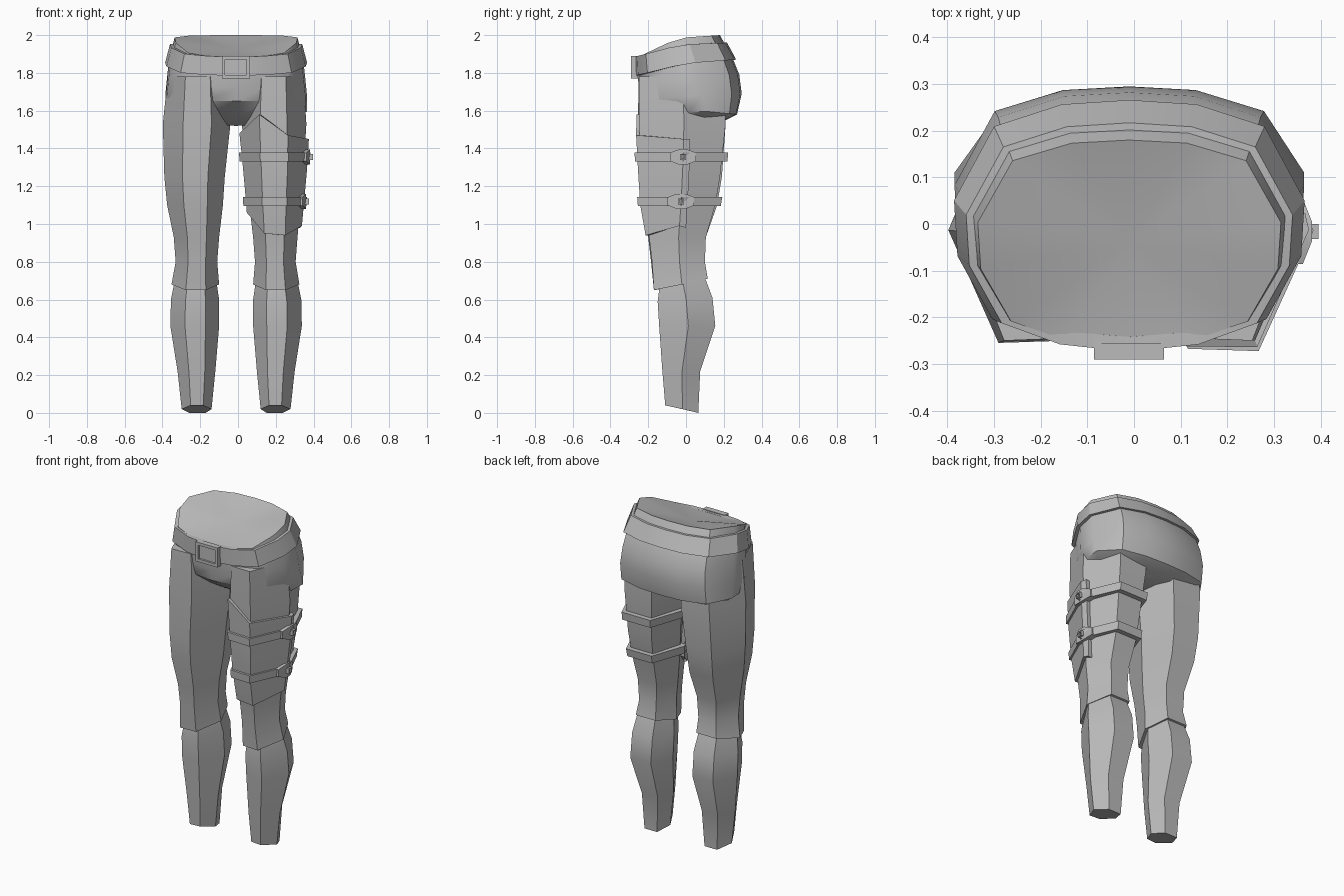
import bpy, bmesh, math
from mathutils import Vector

if "Cube" in bpy.data.objects:
    bpy.data.objects.remove(bpy.data.objects["Cube"])

CX = -0.01  # mirror axis of the body
grey = bpy.data.materials.new("grey cloth")
grey.diffuse_color = (0.5, 0.5, 0.5, 1)
grey.use_nodes = True
grey.node_tree.nodes["Principled BSDF"].inputs["Base Color"].default_value = grey.diffuse_color


def finish(name, bm, angle=30):
    bmesh.ops.recalc_face_normals(bm, faces=bm.faces)
    me = bpy.data.meshes.new(name)
    bm.to_mesh(me)
    bm.free()
    me.materials.append(grey)
    ob = bpy.data.objects.new(name, me)
    bpy.context.collection.objects.link(ob)
    bpy.ops.object.select_all(action='DESELECT')
    ob.select_set(True)
    bpy.context.view_layer.objects.active = ob
    bpy.ops.object.shade_smooth_by_angle(angle=math.radians(angle))
    return ob


def loft(name, rings, wrap=False, caps=True, dish=None, closed=True, angle=30):
    """Skin a list of equal-length rings; wrap joins last ring to first."""
    bm = bmesh.new()
    vs = [[bm.verts.new(p) for p in r] for r in rings]
    n = len(rings[0])
    pairs = list(zip(vs, vs[1:])) + ([(vs[-1], vs[0])] if wrap else [])
    for a, b in pairs:
        for i in range(n if closed else n - 1):
            j = (i + 1) % n
            bm.faces.new((a[i], a[j], b[j], b[i]))
    if not closed:
        for i in (0, n - 1):
            bm.faces.new([r[i] for r in vs])
    if caps and not wrap:
        bm.faces.new(vs[-1])
        if dish:
            c = bm.verts.new(dish)
            for i in range(n):
                bm.faces.new((vs[0][i], vs[0][(i + 1) % n], c))
        else:
            bm.faces.new(vs[0])
    return finish(name, bm, angle)


def offset(ring, d):
    c = sum((Vector(p) for p in ring), Vector()) / len(ring)
    out = []
    for p in ring:
        p = Vector(p)
        r = p - c
        r.z = 0
        out.append(p + r.normalized() * d)
    return out


def box(name, lo, hi):
    bm = bmesh.new()
    bmesh.ops.create_cube(bm, size=1)
    for v in bm.verts:
        v.co = [(a + b) / 2 + c * (b - a) for a, b, c in zip(lo, hi, v.co)]
    return finish(name, bm)


# ---- pelvis and belt -------------------------------------------------
HALF = [(0, 1), (.38, .97), (.77, .8), (1, .2), (.98, -.25), (.78, -.76), (.42, -.94), (0, -1)]


def hip_ring(zf, zs, zb, w, yb, yf):
    pts = HALF + [(-x, y) for x, y in HALF[-2:0:-1]]
    out = []
    for x, t in pts:
        z = zs + (zb - zs) * t if t > 0 else zs + (zf - zs) * -t
        out.append((CX + x * w, (yb + yf) / 2 + t * (yb - yf) / 2, z))
    return out


loft("pelvis", [hip_ring(*r) for r in (
    (1.88, 1.985, 2.0, .325, .18, -.262),
    (1.78, 1.87, 1.87, .355, .25, -.255),
    (1.72, 1.78, 1.79, .365, .282, -.25),
    (1.65, 1.68, 1.69, .375, .295, -.235),
    (1.57, 1.60, 1.58, .375, .27, -.13),
    (1.52, 1.55, 1.54, .30, .19, -.05))], dish=(CX, -.04, 1.92), angle=40)

top = hip_ring(1.885, 1.95, 1.96, .338, .205, -.262)
low = hip_ring(1.785, 1.85, 1.87, .362, .252, -.257)
loft("belt", [offset(low, -.02), offset(low, .014), offset(top, .012), offset(top, -.02)], wrap=True)

# ---- belt buckle: plate and raised frame -----------------------------
box("buckle_plate", (-.07, -.278, 1.785), (.05, -.25, 1.875))
for x in (-.086, .046):
    box("buckle_side", (x, -.29, 1.77), (x + .018, -.255, 1.89))
for z in (1.77, 1.872):
    box("buckle_bar", (-.068, -.29, z), (.046, -.255, z + .018))

# ---- legs: rows are z, inner u, outer u, front y, back y ---------------
LOOSE = [(1.78, .05, .362, -.25, .2), (1.53, .03, .388, -.255, .21), (1.25, .06, .38, -.245, .19),
         (1.1, .07, .365, -.235, .165), (.93, .09, .33, -.2, .105), (.8, .1, .32, -.185, .1),
         (.68, .09, .342, -.17, .115)]
TIGHT = [(1.78, .05, .355, -.25, .2), (1.53, .03, .372, -.25, .21), (1.25, .06, .355, -.235, .18),
         (1.1, .07, .34, -.225, .155), (.93, .09, .325, -.195, .105), (.8, .1, .315, -.18, .1),
         (.68, .09, .335, -.17, .115)]
SHIN = [(.7, .105, .325, -.14, .095), (.6, .09, .345, -.15, .14), (.46, .09, .348, -.142, .155),
        (.22, .11, .31, -.125, .075), (.02, .13, .288, -.11, .065)]


def leg_ring(s, row, tilt=0.0):
    """Six corners: front outer, front inner, inner, back inner, back outer, outer."""
    z, ui, uo, yf, yb = row
    w = uo - ui
    ym = yf + (yb - yf) * .52
    pts = [(uo - .3 * w, yf, -tilt), (ui + .28 * w, yf + .005, -tilt), (ui, ym, 0),
           (ui + .2 * w, yb, tilt), (uo - .26 * w, yb, tilt), (uo, ym, 0)]
    return [(CX + s * u, y, z + dz) for u, y, dz in pts]


def row_at(rows, z):
    for a, b in zip(rows, rows[1:]):
        if a[0] >= z >= b[0]:
            t = (a[0] - z) / (a[0] - b[0])
            return tuple(p + (q - p) * t for p, q in zip(a, b))


for side, s, rows in (("left", -1, LOOSE), ("right", 1, TIGHT)):
    rings = [leg_ring(s, r) for r in rows[:-1]] + [leg_ring(s, rows[-1], .03)]
    loft(side + "_thigh", rings, angle=35)
    tilts = (.03, .01, 0, 0, -.02)
    loft(side + "_shin", [leg_ring(s, r, t) for r, t in zip(SHIN, tilts)], angle=35)

# ---- wrapped thigh panel with a pointed top ----------------------------
def panel_ring(tops, d):
    """One strip around inner, front and outer side; each corner has its own height."""
    out = []
    for k, z in zip((2, 1, 0, 5, 5), tops):
        out.append(offset(leg_ring(1, row_at(TIGHT, z)), d)[k])
    out[0].y -= .02
    out[4] = out[4] + Vector((-.008, .035, 0))
    return out


TOP = (1.48, 1.58, 1.47, 1.45, 1.45)
BOT = (1.06, .95, .94, .99, .98)
levels = [[a + (b - a) * t for a, b in zip(TOP, BOT)] for t in (0, .35, .7, 1)]
outer = [panel_ring(l, .018) for l in levels]
inner = [panel_ring(l, -.006) for l in levels]
loft("thigh_panel", outer + inner[::-1], wrap=True, closed=False)

# ---- two thigh straps with small square buckles ------------------------
for z in (1.355, 1.12):
    lo, hi = (leg_ring(1, row_at(TIGHT, z + d)) for d in (-.024, .024))
    loft("thigh_strap", [offset(lo, -.01), offset(lo, .032), offset(hi, .032), offset(hi, -.01)], wrap=True)
    x, y = offset(lo, .032)[5].xy
    # widened strap patch behind the buckle
    bm = bmesh.new()
    shape = [(-.07, .022), (-.022, .04), (.022, .04), (.07, .022),
             (.07, -.022), (.022, -.04), (-.022, -.04), (-.07, -.022)]
    rings = [[bm.verts.new((x + dx - abs(a) * .4, y + a, z + b)) for a, b in shape] for dx in (-.03, .008)]
    for i in range(8):
        j = (i + 1) % 8
        bm.faces.new((rings[0][i], rings[0][j], rings[1][j], rings[1][i]))
    bm.faces.new(rings[0])
    bm.faces.new(rings[1])
    finish("strap_patch", bm)
    for dy in (-.016, .009):
        box("strap_buckle_side", (x - .01, y + dy, z - .016), (x + .014, y + dy + .007, z + .016))
    for dz in (-.016, .009):
        box("strap_buckle_bar", (x - .01, y - .009, z + dz), (x + .014, y + .009, z + dz + .007))
